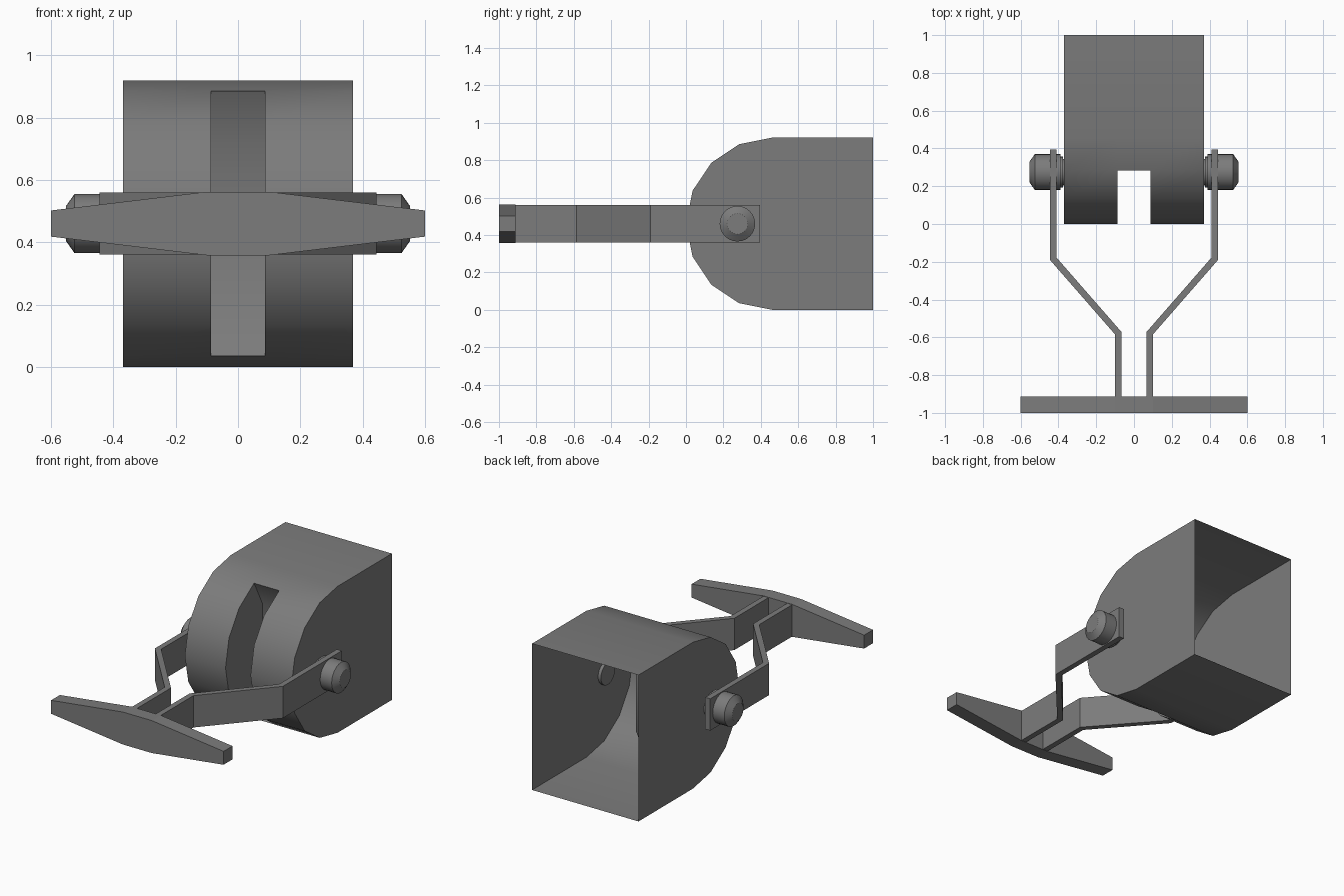
import bpy, bmesh, math

cube = bpy.data.objects.get("Cube")
if cube:
    bpy.data.objects.remove(cube, do_unlink=True)

# Single dark grey metal
metal = bpy.data.materials.new("dark_grey_metal")
metal.use_nodes = True
grey = (0.2, 0.2, 0.2, 1)
metal.diffuse_color = grey
metal.node_tree.nodes["Principled BSDF"].inputs["Base Color"].default_value = grey

MID_Z = 0.46       # height of the pin axis
HALF_W = 0.37      # half width of the housing
SLOT = 0.087       # half width of the front slot
R = 0.46           # radius of the rounded front


def finish(name, bm, smooth=False):
    bmesh.ops.remove_doubles(bm, verts=bm.verts, dist=0.0005)
    bmesh.ops.recalc_face_normals(bm, faces=bm.faces)
    mesh = bpy.data.meshes.new(name)
    bm.to_mesh(mesh)
    bm.free()
    mesh.materials.append(metal)
    obj = bpy.data.objects.new(name, mesh)
    bpy.context.collection.objects.link(obj)
    if smooth:
        bpy.ops.object.select_all(action='DESELECT')
        obj.select_set(True)
        bpy.context.view_layer.objects.active = obj
        bpy.ops.object.shade_smooth_by_angle(angle=math.radians(30))
    return obj


def add_face(bm, points):
    return bm.faces.new([bm.verts.new(p) for p in points])


def strip(bm, x0, x1, a, b):
    """Quad spanning x0..x1 along a (y, z) profile segment."""
    add_face(bm, [(x0, *a), (x1, *a), (x1, *b), (x0, *b)])


def prism(name, outline, offset):
    """Solid made by pushing a flat outline along an offset."""
    bm = bmesh.new()
    face = add_face(bm, outline)
    new = bmesh.ops.extrude_face_region(bm, geom=[face])["geom"]
    verts = [v for v in new if isinstance(v, bmesh.types.BMVert)]
    bmesh.ops.translate(bm, verts=verts, vec=offset)
    return finish(name, bm)


# Housing: thin shell, round at the front, open at the back, slotted in the middle
arc = [(R - R * math.sin(t), MID_Z - R * math.cos(t))
       for t in (math.pi * i / 8 for i in range(9))]
profile = [(1, 0)] + arc + [(1, 2 * MID_Z)]
bm = bmesh.new()
for i, (a, b) in enumerate(zip(profile, profile[1:])):
    strip(bm, -HALF_W, -SLOT, a, b)
    strip(bm, SLOT, HALF_W, a, b)
    if not 2 <= i <= 7:
        strip(bm, -SLOT, SLOT, a, b)
for x in (-HALF_W, HALF_W):
    add_face(bm, [(x, y, z) for y, z in profile])

# Recess behind the slot
lip = arc[1:8]
recess = [lip[-1], (0.37, 0.72), (0.37, 0.2), lip[0]]
for a, b in zip(recess, recess[1:]):
    strip(bm, -SLOT, SLOT, a, b)
for x in (-SLOT, SLOT):
    add_face(bm, [(x, y, z) for y, z in lip + recess[1:-1]])
finish("housing", bm, smooth=True)

# Handle bar with tapered ends
bar = [(-0.6, -0.042), (-0.1, -0.102), (0.1, -0.102),
       (0.6, -0.042), (0.6, 0.042), (0.1, 0.102), (-0.1, 0.102), (-0.6, 0.042)]
prism("handle_bar", [(x, -1, MID_Z + z) for x, z in bar], (0, 0.088, 0))

# Bent strap arms and the pivot pins, one of each per side
arm = [(0.41, 0.395), (0.445, 0.395), (0.445, -0.19), (0.1, -0.585),
       (0.1, -0.913), (0.065, -0.913), (0.065, -0.573), (0.41, -0.178)]
pin = [(0.35, 0), (0.35, 0.07), (0.375, 0.07), (0.375, 0.082), (0.39, 0.082),
       (0.39, 0.095), (0.525, 0.095), (0.553, 0.055), (0.553, 0)]
for side, s in (("left", 1), ("right", -1)):
    prism(side + "_arm", [(s * x, y, MID_Z - 0.1) for x, y in arm], (0, 0, 0.2))
    bm = bmesh.new()
    verts = [bm.verts.new((s * x, 0.275, MID_Z + r)) for x, r in pin]
    edges = [bm.edges.new(pair) for pair in zip(verts, verts[1:])]
    bmesh.ops.spin(bm, geom=verts + edges, cent=(0, 0.275, MID_Z), axis=(1, 0, 0),
                   angle=2 * math.pi, steps=24, use_duplicate=False)
    finish(side + "_pivot_pin", bm, smooth=True)
